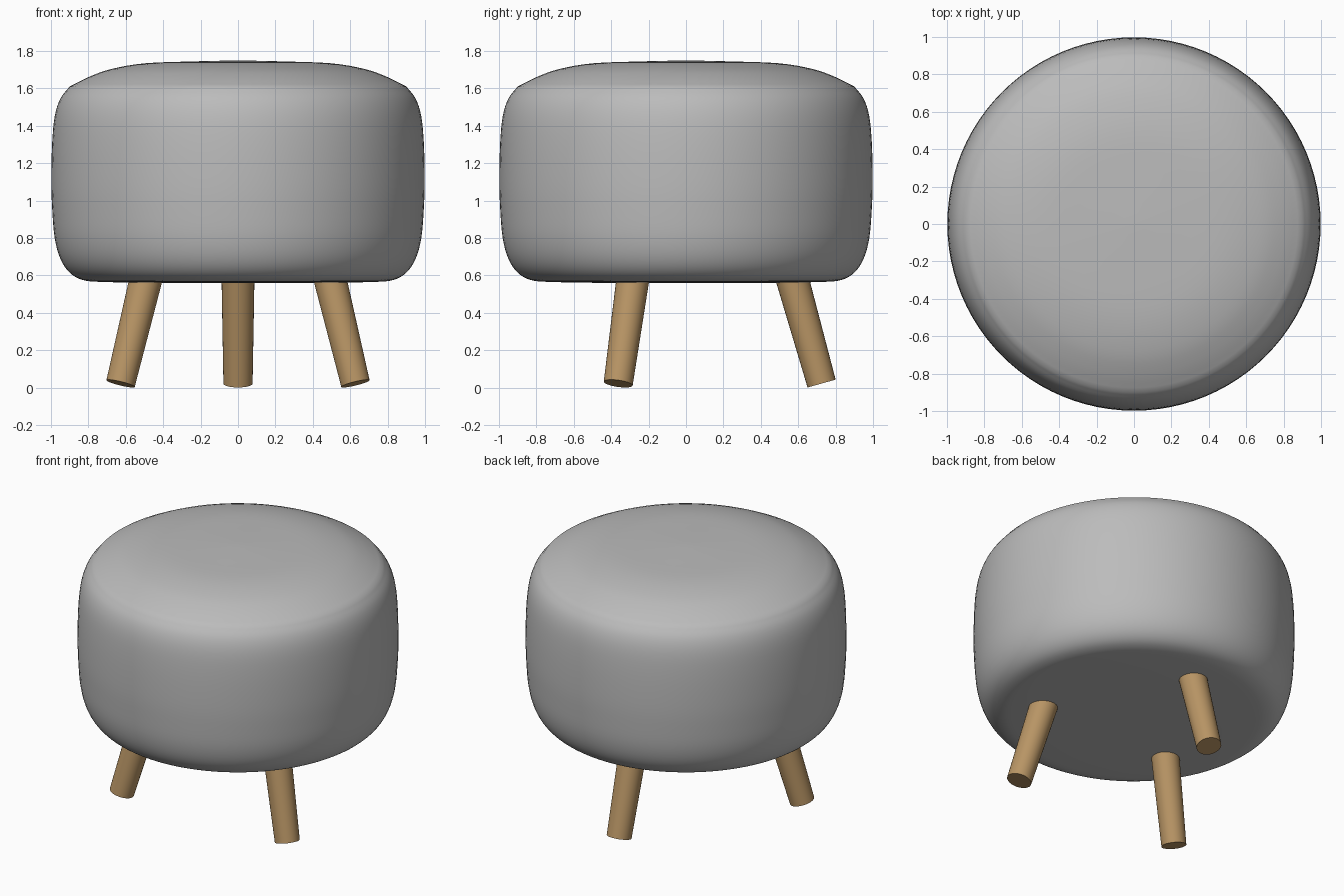
import bpy, bmesh, math
from mathutils import Vector

cube = bpy.data.objects.get("Cube")
if cube:
    bpy.data.objects.remove(cube, do_unlink=True)


def material(name, rgb):
    mat = bpy.data.materials.new(name)
    mat.use_nodes = True
    mat.diffuse_color = (*rgb, 1)
    mat.node_tree.nodes["Principled BSDF"].inputs["Base Color"].default_value = (*rgb, 1)
    return mat


def smooth_path(points, steps=4):
    """Catmull-Rom curve through the profile points."""
    pts = [Vector(p) for p in points]
    pts = [pts[0] * 2 - pts[1]] + pts + [pts[-1] * 2 - pts[-2]]
    path = []
    for a, b, c, d in zip(pts, pts[1:], pts[2:], pts[3:]):
        for i in range(steps):
            t = i / steps
            path.append(0.5 * (2 * b + (c - a) * t + (2 * a - 5 * b + 4 * c - d) * t**2
                               + (3 * b - a - 3 * c + d) * t**3))
    return path + [pts[-2]]


def lathe(name, profile, mat, segments, angle):
    """Spin a (radius, height) profile around z."""
    bm = bmesh.new()
    verts = [bm.verts.new((r, 0, z)) for r, z in profile]
    edges = [bm.edges.new(pair) for pair in zip(verts, verts[1:])]
    bmesh.ops.spin(bm, geom=verts + edges, axis=(0, 0, 1), cent=(0, 0, 0),
                   steps=segments, angle=math.tau)
    bmesh.ops.remove_doubles(bm, verts=bm.verts, dist=0.0005)
    bmesh.ops.recalc_face_normals(bm, faces=bm.faces)
    mesh = bpy.data.meshes.new(name)
    bm.to_mesh(mesh)
    bm.free()
    mesh.materials.append(mat)
    obj = bpy.data.objects.new(name, mesh)
    bpy.context.collection.objects.link(obj)
    bpy.ops.object.select_all(action="DESELECT")
    obj.select_set(True)
    bpy.context.view_layer.objects.active = obj
    bpy.ops.object.shade_smooth_by_angle(angle=math.radians(angle))
    return obj


fabric = material("grey fabric", (0.5, 0.5, 0.5))
wood = material("light wood", (0.48, 0.30, 0.13))

# Cushion: rounded drum with a soft rim where the domed top begins
side = [(0, 0.56), (0.4, 0.56), (0.72, 0.565), (0.83, 0.576), (0.9, 0.615), (0.95, 0.69),
        (0.98, 0.8), (0.993, 0.95), (0.998, 1.1), (0.994, 1.3), (0.98, 1.45),
        (0.95, 1.545), (0.9, 1.61)]
dome = [(0.9, 1.61), (0.8, 1.66), (0.68, 1.703), (0.5, 1.734), (0.25, 1.744), (0, 1.75)]
lathe("cushion", smooth_path(side) + smooth_path(dome)[1:], fabric, 96, 60)

# Three splayed, slightly tapered legs, one at the back
length = 0.7
for name, degrees in (("back_leg", 90), ("front_right_leg", 210), ("front_left_leg", 330)):
    turn = math.radians(degrees)
    out = Vector((math.cos(turn), math.sin(turn), 0))
    leg = lathe(name, [(0, 0), (0.078, 0), (0.09, length), (0, length)], wood, 32, 30)
    foot = out * 0.725 + Vector((0, 0, 0.022))
    direction = Vector((0, 0, 1)) * math.cos(0.273) - out * math.sin(0.273)
    leg.rotation_mode = "QUATERNION"
    leg.rotation_quaternion = direction.to_track_quat("Z", "Y")
    leg.location = foot
